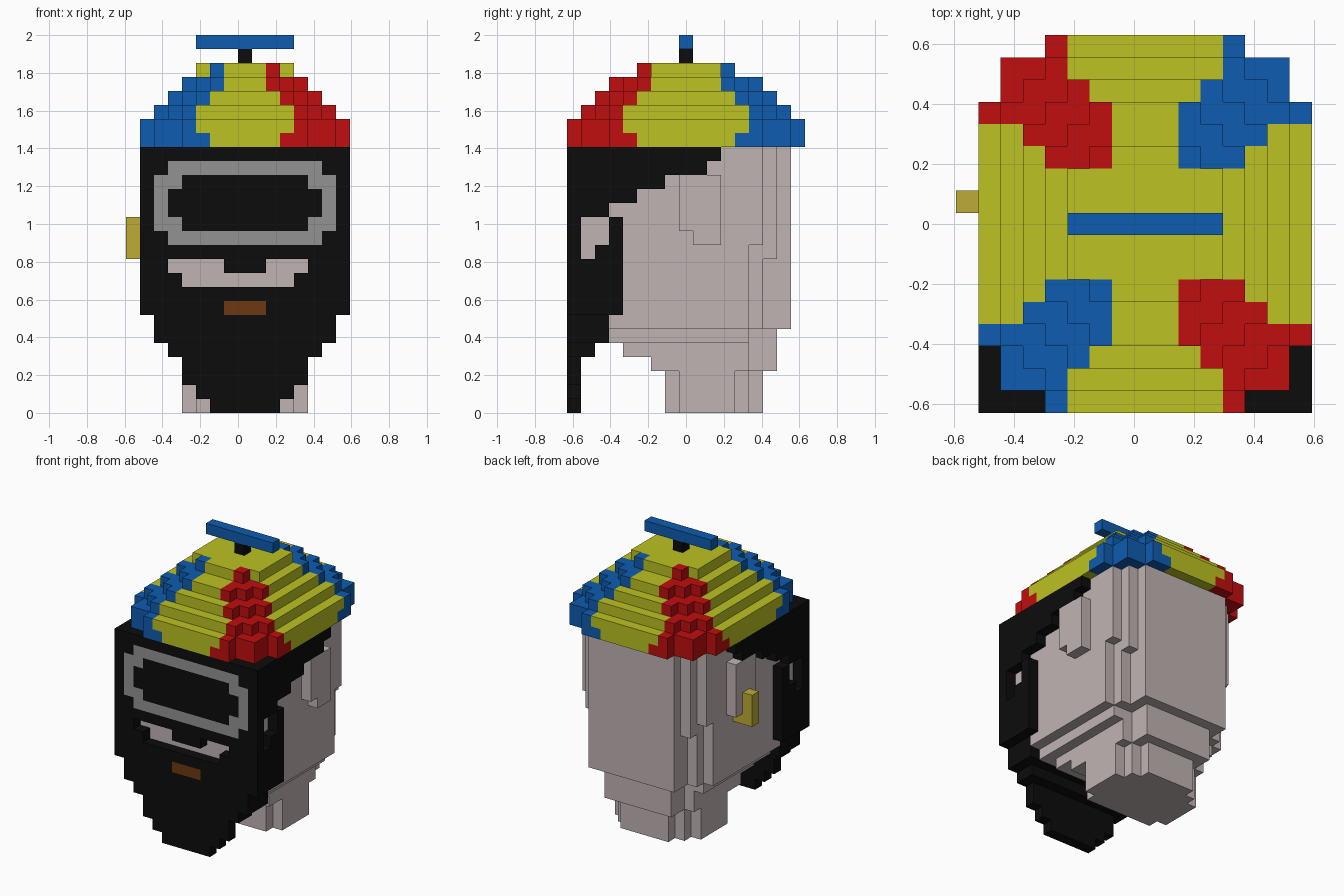
import bpy, bmesh

cube = bpy.data.objects.get("Cube")
if cube:
    bpy.data.objects.remove(cube, do_unlink=True)

S = 2 / 27          # edge of one block
cells = {}          # block position -> part name


def fill(part, xs, ys, zs):
    """Fill a box of blocks; each argument is an inclusive (low, high) pair."""
    for x in range(xs[0], xs[1] + 1):
        for y in range(ys[0], ys[1] + 1):
            for z in range(zs[0], zs[1] + 1):
                cells[x, y, z] = part


def clear(xs, ys, zs):
    for key in [c for c in cells if all(lo <= v <= hi for v, (lo, hi) in zip(c, (xs, ys, zs)))]:
        del cells[key]


def wide(part, half, ys, zs):
    fill(part, (-half, half), ys, zs)


# Head, with stepped corners at the back
wide("head", 6, (-7, 4), (6, 18))
wide("head", 5, (5, 5), (6, 11))
wide("head", 4, (6, 6), (6, 10))
wide("head", 4, (7, 7), (6, 18))
wide("head", 6, (5, 5), (12, 18))
wide("head", 5, (6, 6), (11, 18))

# Jaw and neck, narrowing downwards
wide("neck", 5, (-5, 4), (5, 5))
wide("neck", 4, (-4, 4), (4, 4))
wide("neck", 4, (-2, 4), (3, 3))
wide("neck", 3, (5, 6), (3, 5))
wide("neck", 4, (0, 3), (0, 2))
wide("neck", 3, (-1, 4), (0, 2))
wide("neck", 2, (5, 5), (0, 2))

# Balaclava and beard: front plate
wide("beard", 7, (-8, -8), (7, 18))
wide("beard", 6, (-8, -6), (5, 6))
wide("beard", 5, (-8, -7), (4, 4))
wide("beard", 4, (-8, -8), (2, 3))
wide("beard", 3, (-8, -8), (1, 1))
wide("beard", 2, (-8, -8), (0, 0))

# Side flaps with a cheek opening, and ears
side_reach = {18: 2, 17: 1, 16: -2, 15: -4, 14: -6}
for x in (-7, 7):
    for z in range(7, 19):
        fill("beard", (x, x), (-8, side_reach.get(z, -5)), (z, z))
    clear((x, x), (-7, -6), (12, 13))
    clear((x, x), (-7, -7), (11, 11))
    fill("ears", (x, x), (0, 2), (13, 16))
    fill("ears", (x, x), (1, 2), (12, 12))

# Openings below the moustache, and the lips
clear((-5, -2), (-8, -8), (10, 10))
clear((2, 4), (-8, -8), (10, 10))
clear((-4, 3), (-8, -8), (9, 9))
wide("lips", 1, (-8, -8), (7, 7))

# Goggles: rounded rim around a dark lens
wide("goggle_rim", 5, (-8, -8), (12, 17))
wide("goggle_rim", 6, (-8, -8), (13, 16))
wide("goggle_lens", 4, (-8, -8), (13, 16))
wide("goggle_lens", 5, (-8, -8), (14, 15))

# Earring
fill("earring", (-8, -8), (1, 1), (11, 13))
fill("earring", (-7, -7), (1, 1), (11, 11))

# Cap layers: height, (half width, depth) steps, start of the coloured corner
brim = [(4, 8), (6, 7), (7, 5)]
cap = [
    (19, brim, 3, 4),
    (20, brim, 4, 5),
    (21, [(4, 7), (5, 6), (6, 5)], 4, 5),
    (22, [(3, 6), (4, 5), (5, 4)], 3, 4),
    (23, [(2, 5), (3, 4), (4, 3)], 2, 3),
    (24, [(2, 3), (3, 2)], 2, 3),
]
for z, steps, cx, cy in cap:
    for half, depth in steps:
        for x in range(-half, half + 1):
            for y in range(-depth, depth + 1):
                part = "cap_panels"
                if abs(x) >= cx and abs(y) >= cy:
                    part = "cap_blue_corners" if x * y > 0 else "cap_red_corners"
                cells[x, y, z] = part

# Propeller
wide("propeller_stem", 0, (0, 0), (25, 25))
wide("propeller_blade", 3, (0, 0), (26, 26))


# Materials
def linear(c):
    c /= 255
    return c / 12.92 if c <= 0.04045 else ((c + 0.055) / 1.055) ** 2.4


def material(name, *rgb):
    m = bpy.data.materials.new(name)
    m.use_nodes = True
    colour = [linear(c) for c in rgb] + [1]
    m.diffuse_color = colour
    node = next(n for n in m.node_tree.nodes if n.type == "BSDF_PRINCIPLED")
    node.inputs["Base Color"].default_value = colour
    return m


skin = material("pale skin", 192, 180, 180)
black = material("black", 12, 12, 12)
blue = material("blue", 14, 92, 176)
red = material("red", 192, 14, 14)
yellow = material("yellow", 188, 194, 34)
grey = material("grey", 146, 146, 146)
gold = material("gold", 190, 172, 54)
brown = material("brown", 108, 56, 18)
colours = {
    "head": skin, "neck": skin, "ears": skin,
    "beard": black, "goggle_lens": black, "propeller_stem": black,
    "goggle_rim": grey, "lips": brown, "earring": gold,
    "cap_panels": yellow, "cap_blue_corners": blue,
    "cap_red_corners": red, "propeller_blade": blue,
}


# Build each part from its exposed block faces
def build(part, mat):
    bm = bmesh.new()
    verts = {}

    def vert(p):
        if p not in verts:
            verts[p] = bm.verts.new((p[0] * S, (p[1] - 0.5) * S, p[2] * S))
        return verts[p]

    for cell in [c for c, owner in cells.items() if owner == part]:
        for axis in range(3):
            u, v = (axis + 1) % 3, (axis + 2) % 3
            for side in (0, 1):
                near = list(cell)
                near[axis] += 2 * side - 1
                if tuple(near) in cells:
                    continue
                corners = []
                for du, dv in ((0, 0), (1, 0), (1, 1), (0, 1)):
                    p = list(cell)
                    p[axis] += side
                    p[u] += du
                    p[v] += dv
                    corners.append(vert(tuple(p)))
                bm.faces.new(corners if side else corners[::-1])
    mesh = bpy.data.meshes.new(part)
    bm.to_mesh(mesh)
    bm.free()
    mesh.materials.append(mat)
    bpy.context.collection.objects.link(bpy.data.objects.new(part, mesh))


for part, mat in colours.items():
    build(part, mat)
